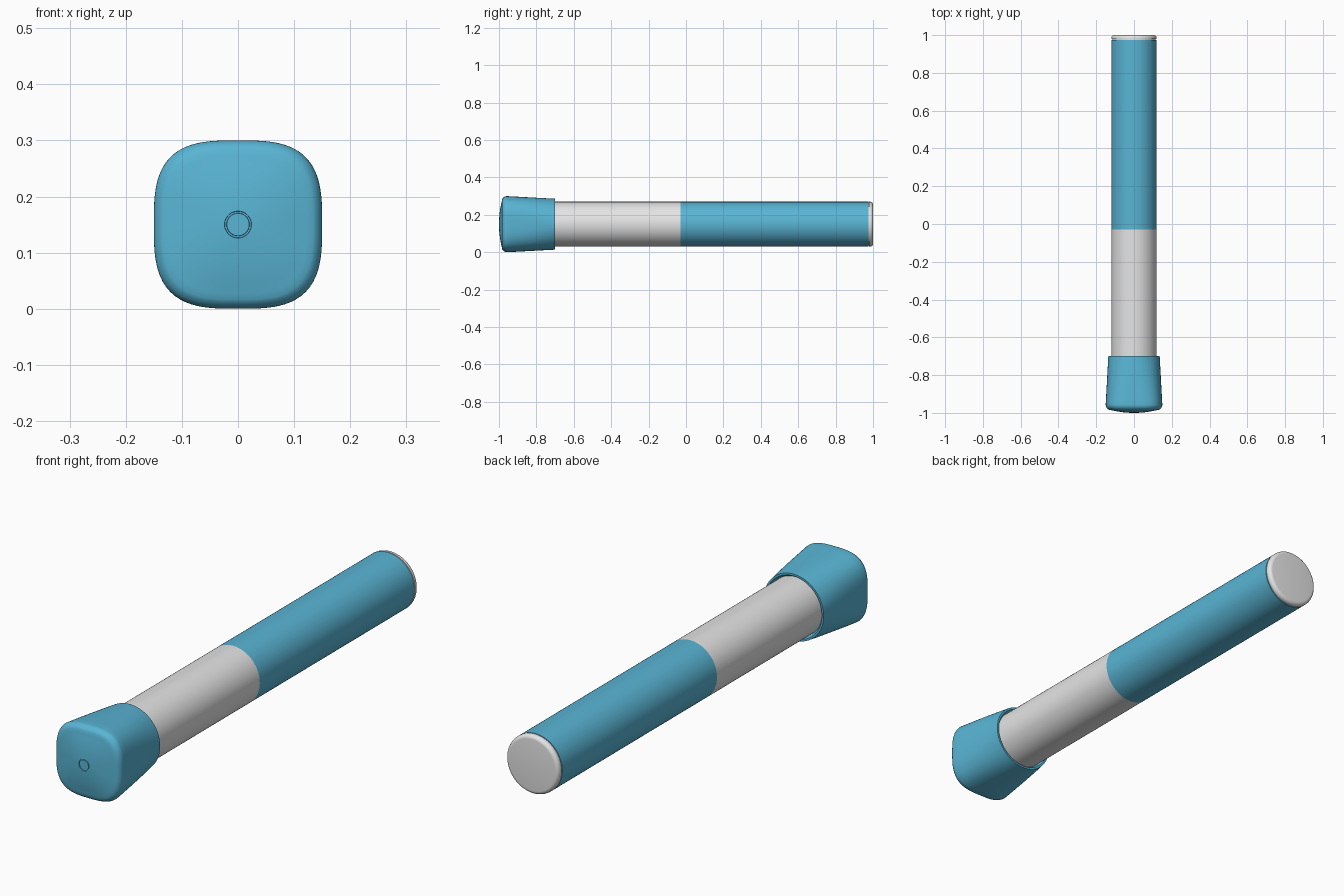
import bpy, bmesh, math

if "Cube" in bpy.data.objects:
    bpy.data.objects.remove(bpy.data.objects["Cube"])

CZ = 0.15      # height of the long axis
SEG = 96


def material(name, rgb):
    m = bpy.data.materials.new(name)
    m.diffuse_color = (*rgb, 1.0)
    m.use_nodes = True
    m.node_tree.nodes["Principled BSDF"].inputs["Base Color"].default_value = m.diffuse_color
    return m


BLUE = material("teal_blue", (0.10, 0.46, 0.66))
WHITE = material("light_grey", (0.78, 0.78, 0.78))


def loft(name, rings, mat, cap_first=True, cap_last=True):
    """Skin superellipse rings (y, half_width, exponent) along the y axis."""
    bm = bmesh.new()
    loops = []
    for y, h, n in rings:
        loop = []
        for i in range(SEG):
            a = 2 * math.pi * i / SEG
            c, s = math.cos(a), math.sin(a)
            r = h / (abs(c) ** n + abs(s) ** n) ** (1 / n)
            loop.append(bm.verts.new((r * c, y, CZ + r * s)))
        loops.append(loop)
    for a, b in zip(loops, loops[1:]):
        for i in range(SEG):
            j = (i + 1) % SEG
            bm.faces.new((a[i], b[i], b[j], a[j]))
    if cap_first:
        bm.faces.new(loops[0])
    if cap_last:
        bm.faces.new(loops[-1][::-1])
    bmesh.ops.recalc_face_normals(bm, faces=bm.faces)
    me = bpy.data.meshes.new(name)
    bm.to_mesh(me)
    bm.free()
    me.materials.append(mat)
    ob = bpy.data.objects.new(name, me)
    bpy.context.collection.objects.link(ob)
    bpy.ops.object.select_all(action='DESELECT')
    ob.select_set(True)
    bpy.context.view_layer.objects.active = ob
    bpy.ops.object.shade_smooth_by_angle(angle=math.radians(35))
    return ob


# Head: small round button groove, domed squarish face, rounded rim, round collar
head = [(-1.0, 0.020, 2), (-0.996, 0.0205, 2), (-0.996, 0.0235, 2), (-0.9995, 0.024, 2)]
for k in range(1, 7):                                  # domed front face
    h = 0.024 + (0.122 - 0.024) * k / 6
    head.append((-1.0 + 1.0 * h * h, h, 2 + 1.15 * k / 6))
for k in range(1, 8):                                  # rounded rim
    a = math.radians(15 + 75 * k / 7)
    head.append((-0.957 - 0.029 * math.cos(a), 0.121 + 0.029 * math.sin(a), 3.15))
for k in range(1, 11):                                 # taper from square to round
    t = k / 10
    head.append((-0.957 + 0.257 * t, 0.150 - 0.014 * t, 3.15 - 1.15 * t))
head += [(-0.70, 0.128, 2), (-0.715, 0.119, 2)]        # collar lip
loft("head", head, BLUE, cap_last=False)

# Plain shaft, coloured grip and end cap
loft("shaft", [(-0.90, 0.12, 2), (-0.03, 0.12, 2)], WHITE)
loft("grip", [(-0.03, 0.12, 2), (0.975, 0.12, 2)], BLUE)
cap = [(0.97, 0.115, 2), (0.979, 0.115, 2), (0.979, 0.12, 2), (0.985, 0.12, 2)]
for k in range(1, 7):
    a = math.radians(90 * k / 6)
    cap.append((0.985 + 0.015 * math.sin(a), 0.105 + 0.015 * math.cos(a), 2))
loft("end_cap", cap, WHITE)
